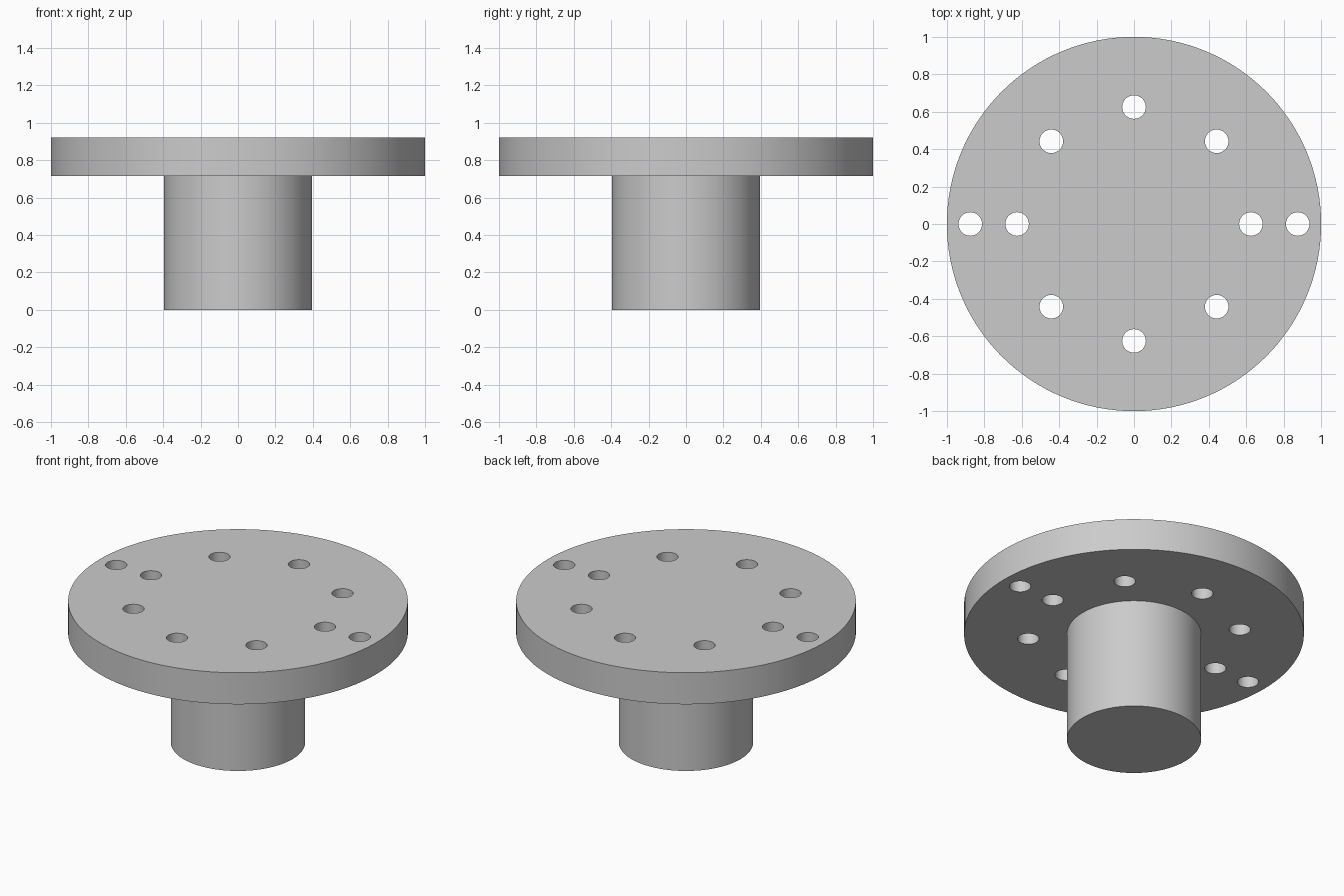
import bpy
import bmesh
import math
from mathutils import Matrix, Vector

cube = bpy.data.objects.get("Cube")
if cube:
    bpy.data.objects.remove(cube, do_unlink=True)

SEGMENTS = 128
HUB_RADIUS, FLANGE_RADIUS, HOLE_RADIUS = 0.395, 1.0, 0.063
FLANGE_BOTTOM, FLANGE_TOP = 0.715, 0.92
BOLT_CIRCLE, OUTER_HOLE = 0.625, 0.875

grey = bpy.data.materials.new("plain grey")
grey.use_nodes = True
colour = (0.6, 0.6, 0.6, 1)
grey.diffuse_color = colour
grey.node_tree.nodes["Principled BSDF"].inputs["Base Color"].default_value = colour


def make_object(name, bm):
    bmesh.ops.recalc_face_normals(bm, faces=bm.faces)
    mesh = bpy.data.meshes.new(name)
    bm.to_mesh(mesh)
    bm.free()
    mesh.materials.append(grey)
    obj = bpy.data.objects.new(name, mesh)
    bpy.context.collection.objects.link(obj)
    return obj


# Hub and flange turned as one solid from a stepped profile
bm = bmesh.new()
profile = [(0, 0), (HUB_RADIUS, 0), (HUB_RADIUS, FLANGE_BOTTOM),
           (FLANGE_RADIUS, FLANGE_BOTTOM), (FLANGE_RADIUS, FLANGE_TOP), (0, FLANGE_TOP)]
verts = [bm.verts.new((r, 0, z)) for r, z in profile]
edges = [bm.edges.new(pair) for pair in zip(verts, verts[1:])]
bmesh.ops.spin(bm, geom=verts + edges, cent=(0, 0, 0), axis=(0, 0, 1),
               angle=math.tau, steps=SEGMENTS)
bmesh.ops.remove_doubles(bm, verts=bm.verts, dist=0.0001)
bmesh.ops.dissolve_limit(bm, angle_limit=0.001, verts=bm.verts, edges=bm.edges)
flanged_hub = make_object("flanged_hub", bm)

# Hole cutters: a ring of eight plus one outer hole on each side
centres = [Matrix.Rotation(i * math.tau / 8, 3, 'Z') @ Vector((BOLT_CIRCLE, 0, 0))
           for i in range(8)]
centres += [Vector((side * OUTER_HOLE, 0, 0)) for side in (-1, 1)]
bm = bmesh.new()
for centre in centres:
    centre.z = (FLANGE_BOTTOM + FLANGE_TOP) / 2
    bmesh.ops.create_cone(bm, cap_ends=True, segments=32, radius1=HOLE_RADIUS,
                          radius2=HOLE_RADIUS, depth=0.4,
                          matrix=Matrix.Translation(centre))
cutter = make_object("hole_cutter", bm)
cutter.hide_render = True

# Drill the holes, then discard the cutter
drill = flanged_hub.modifiers.new("bolt holes", 'BOOLEAN')
drill.operation = 'DIFFERENCE'
drill.solver = 'EXACT'
drill.object = cutter
bpy.context.view_layer.objects.active = flanged_hub
flanged_hub.select_set(True)
bpy.ops.object.modifier_apply(modifier=drill.name)
bpy.data.objects.remove(cutter, do_unlink=True)

bpy.ops.object.select_all(action='DESELECT')
flanged_hub.select_set(True)
bpy.ops.object.shade_smooth_by_angle(angle=math.radians(30))
